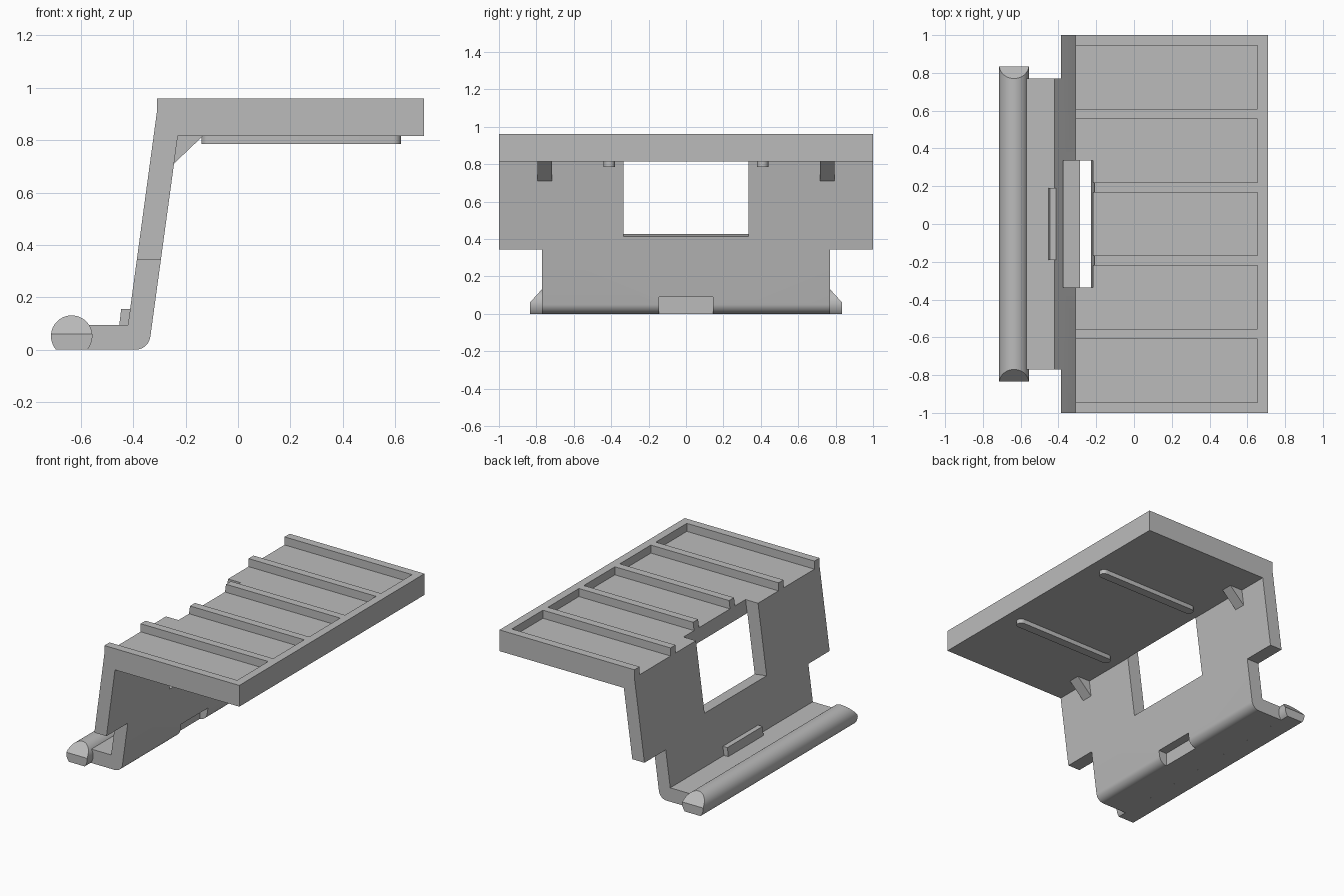
import bpy, bmesh
from math import sin, cos, pi, radians

cube = bpy.data.objects.get("Cube")
if cube:
    bpy.data.objects.remove(cube, do_unlink=True)

grey = bpy.data.materials.new("plain grey")
grey.use_nodes = True
grey.diffuse_color = (0.5, 0.5, 0.5, 1)
grey.node_tree.nodes["Principled BSDF"].inputs["Base Color"].default_value = (0.5, 0.5, 0.5, 1)


def arc(cx, cy, r, start, end, n):
    """Points along an arc, angles in degrees."""
    steps = [radians(start + (end - start) * i / n) for i in range(n + 1)]
    return [(cx + r * cos(a), cy + r * sin(a)) for a in steps]


def prism(name, outline, low, high, axis="y"):
    """Extrude an xz outline along y, or an xy outline along z."""
    place = (lambda p, d: (p[0], d, p[1])) if axis == "y" else (lambda p, d: (p[0], p[1], d))
    bm = bmesh.new()
    face = bm.faces.new([bm.verts.new(place(p, low)) for p in outline])
    grown = bmesh.ops.extrude_face_region(bm, geom=[face])
    shift = (0, high - low, 0) if axis == "y" else (0, 0, high - low)
    bmesh.ops.translate(bm, vec=shift, verts=[v for v in grown["geom"] if isinstance(v, bmesh.types.BMVert)])
    bmesh.ops.recalc_face_normals(bm, faces=bm.faces)
    mesh = bpy.data.meshes.new(name)
    bm.to_mesh(mesh)
    bm.free()
    mesh.materials.append(grey)
    obj = bpy.data.objects.new(name, mesh)
    bpy.context.collection.objects.link(obj)
    return obj


def box(x0, x1, z0, z1):
    return [(x0, z0), (x1, z0), (x1, z1), (x0, z1)]


def activate(obj):
    bpy.ops.object.select_all(action="DESELECT")
    obj.select_set(True)
    bpy.context.view_layer.objects.active = obj


def cut(target, outline, low, high):
    """Cut a prism out of the target and discard the cutter."""
    cutter = prism("cutter", outline, low, high)
    cutter.hide_render = True
    mod = target.modifiers.new("cut", "BOOLEAN")
    mod.operation, mod.solver, mod.object = "DIFFERENCE", "EXACT", cutter
    activate(target)
    bpy.ops.object.modifier_apply(modifier=mod.name)
    bpy.data.objects.remove(cutter, do_unlink=True)


def smooth(obj):
    activate(obj)
    bpy.ops.object.shade_smooth_by_angle(angle=radians(25))


def inner_x(z):
    """Inner face of the sloping wall."""
    return -0.23 + (z - 0.815) * 0.136


# Shelf, sloping wall and foot as one bent plate
profile = [(-0.31, 0.96), (-0.31, 0.905), (-0.42, 0.095), (-0.6, 0.095), (-0.6, 0)]
profile += arc(-0.392, 0.058, 0.058, -90, -7.7, 12)
profile += [(-0.23, 0.815), (0.71, 0.815), (0.71, 0.96)]
body = prism("bracket_body", profile, -1, 1)

# Narrower lower wall and foot
for low, high in ((-1.2, -0.77), (0.77, 1.2)):
    cut(body, box(-0.9, 0, -0.2, 0.345), low, high)

# Window through the wall, notching the rear of the shelf
window = [(-0.5, 0.444), (inner_x(0.414), 0.414), (inner_x(0.414) + 0.002, 0.414),
          (inner_x(1.1) + 0.002, 1.1), (-0.5, 1.1)]
cut(body, window, -0.335, 0.335)

# Five shallow trays, open at the rear
for i in range(-2, 3):
    middle = i * 0.3885
    cut(body, box(-0.5, 0.655, 0.905, 1.1), middle - 0.1675, middle + 0.1675)

# Recess in the lower bend
cut(body, box(-0.39, -0.2, -0.1, 0.09), -0.145, 0.145)
smooth(body)

# Round bar along the foot, flat below, with bevelled upper ends
bar = prism("round_bar", arc(-0.635, 0.052, 0.079, -41.2, 221.2, 40), -0.835, 0.835)
for side in (-1, 1):
    cutter = prism("cutter", [(-0.9, side * 0.835), (-0.4, side * 0.835),
                              (-0.4, side * 1.0), (-0.9, side * 1.0)], 0.06, 0.3, "z")
    cutter.hide_render = True
    for v in cutter.data.vertices:
        if v.co.z > 0.2:
            v.co.y -= side * 0.22
    mod = bar.modifiers.new("bevel", "BOOLEAN")
    mod.operation, mod.solver, mod.object = "DIFFERENCE", "EXACT", cutter
    activate(bar)
    bpy.ops.object.modifier_apply(modifier=mod.name)
    bpy.data.objects.remove(cutter, do_unlink=True)
smooth(bar)

# Small upright lip against the wall
prism("foot_lip", [(-0.455, 0.08), (-0.446, 0.155), (-0.405, 0.155), (-0.41, 0.08)], -0.19, 0.19)

# Gussets and round-ended stiffeners below the shelf
for side, label in ((-1, "right"), (1, "left")):
    prism(label + "_gusset", [(-0.245, 0.71), (-0.135, 0.815), (-0.135, 0.82), (-0.25, 0.82), (-0.26, 0.71)],
          side * 0.755 - 0.039, side * 0.755 + 0.039)
    y = side * 0.41
    outline = arc(0.592, y, 0.03, -90, 90, 12) + arc(-0.11, y, 0.03, 90, 270, 12)
    smooth(prism(label + "_stiffener", outline, 0.785, 0.82, "z"))
